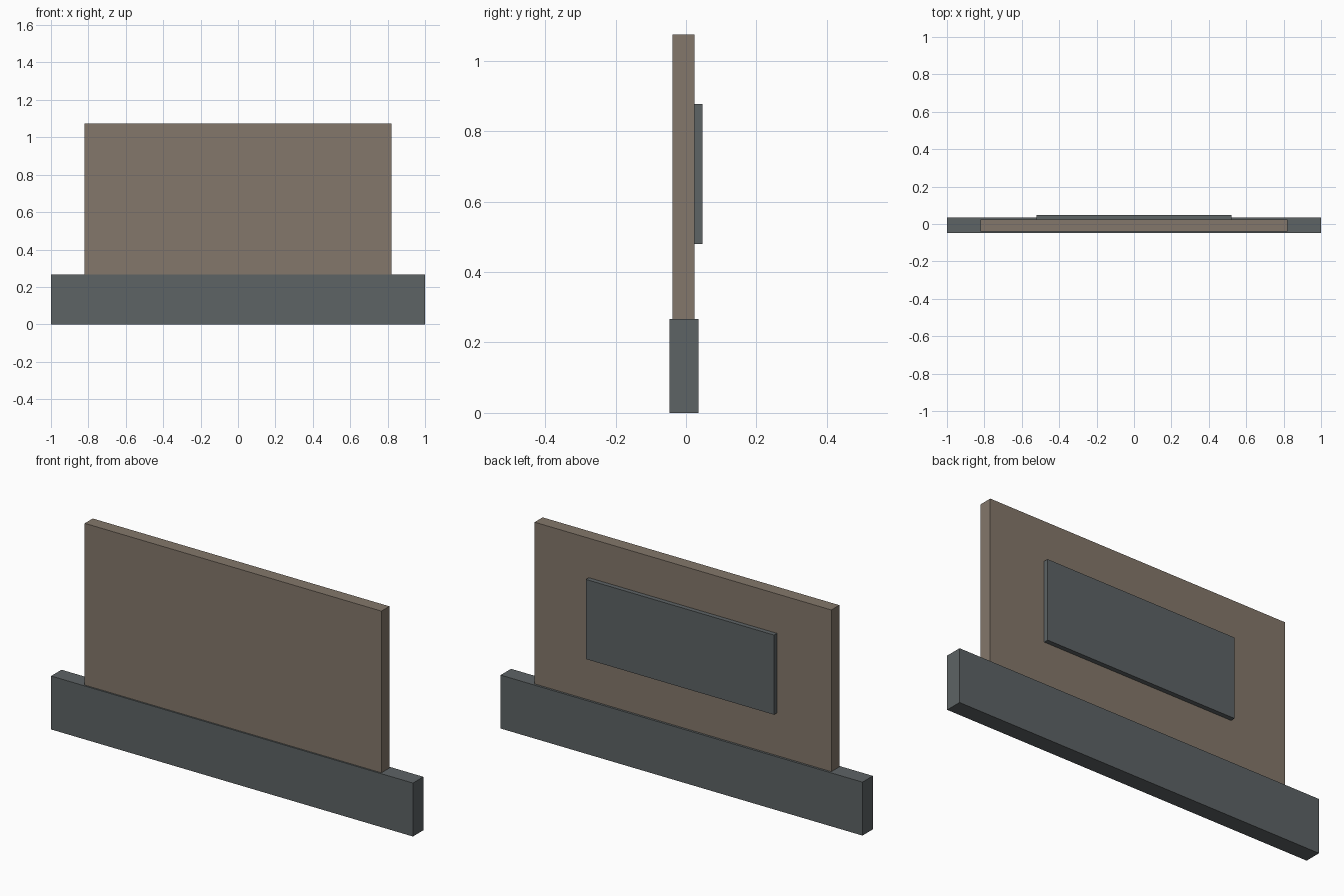
import bpy

if "Cube" in bpy.data.objects:
    bpy.data.objects.remove(bpy.data.objects["Cube"])


def material(name, color):
    m = bpy.data.materials.new(name)
    m.diffuse_color = (*color, 1.0)
    m.use_nodes = True
    m.node_tree.nodes["Principled BSDF"].inputs["Base Color"].default_value = m.diffuse_color
    return m


def box(name, half_width, y0, y1, z0, z1, mat):
    bpy.ops.mesh.primitive_cube_add(size=1, location=(0, (y0 + y1) / 2, (z0 + z1) / 2))
    ob = bpy.context.object
    ob.name = name
    ob.scale = (2 * half_width, y1 - y0, z1 - z0)
    bpy.ops.object.transform_apply(location=False, rotation=False, scale=True)
    ob.data.materials.append(mat)
    return ob


slate = material("slate", (0.11, 0.125, 0.13))
brown = material("brown", (0.23, 0.185, 0.145))

# Wide bottom rail
box("base_rail", 1.0, -0.047, 0.035, 0.0, 0.267, slate)
# Upright panel standing on the rail
box("main_panel", 0.82, -0.039, 0.024, 0.267, 1.075, brown)
# Raised plate on the back of the panel
box("back_plate", 0.52, 0.024, 0.047, 0.48, 0.878, slate)
